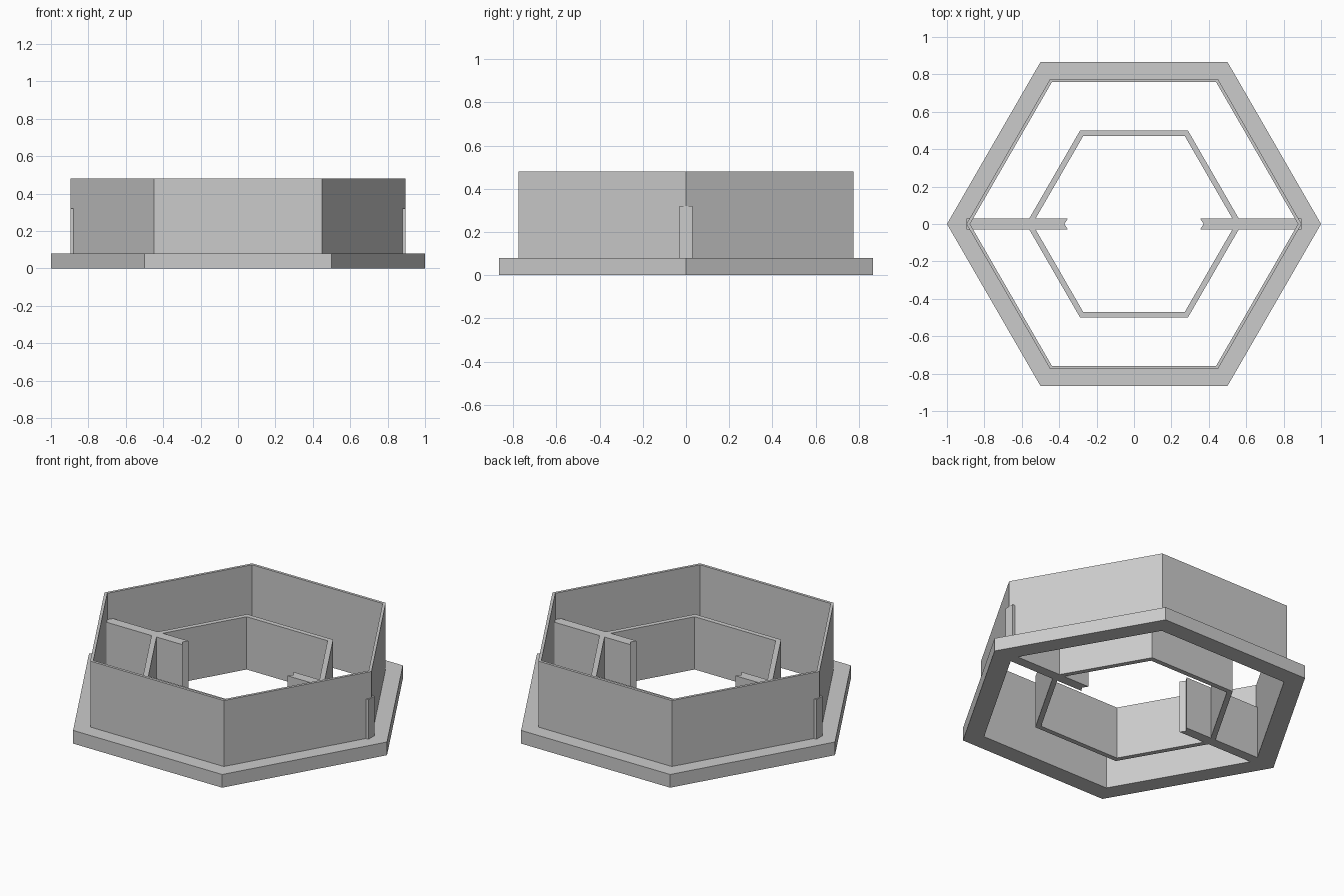
import bpy
import bmesh
from math import cos, sin, tau

cube = bpy.data.objects.get("Cube")
if cube:
    bpy.data.objects.remove(cube, do_unlink=True)

# Single plain grey material
grey = bpy.data.materials.new("light grey")
grey.use_nodes = True
colour = (0.6, 0.6, 0.6, 1)
grey.diffuse_color = colour
grey.node_tree.nodes["Principled BSDF"].inputs["Base Color"].default_value = colour


def finish(bm, name):
    bmesh.ops.recalc_face_normals(bm, faces=bm.faces)
    mesh = bpy.data.meshes.new(name)
    bm.to_mesh(mesh)
    bm.free()
    mesh.materials.append(grey)
    obj = bpy.data.objects.new(name, mesh)
    bpy.context.collection.objects.link(obj)
    return obj


def hex_ring(name, profile, sides=6):
    """Sweep a closed (radius, z) profile round a hexagon with corners on the x axis."""
    bm = bmesh.new()
    loops = [[bm.verts.new((r * cos(tau * i / sides), r * sin(tau * i / sides), z))
              for r, z in profile] for i in range(sides)]
    n = len(profile)
    for i in range(sides):
        a, b = loops[i], loops[(i + 1) % sides]
        for j in range(n):
            k = (j + 1) % n
            bm.faces.new((a[j], b[j], b[k], a[k]))
    return finish(bm, name)


def prism(name, outline, height):
    """Extrude a flat outline upward from the ground."""
    bm = bmesh.new()
    face = bm.faces.new([bm.verts.new((x, y, 0)) for x, y in outline])
    top = bmesh.ops.extrude_face_region(bm, geom=[face])["geom"]
    for v in top:
        if isinstance(v, bmesh.types.BMVert):
            v.co.z = height
    return finish(bm, name)


FLANGE_Z, RIB_Z, WALL_Z = 0.08, 0.32, 0.48
WALL_IN, WALL_OUT = 0.877, 0.896
HALF = 0.03

# Outer wall standing on a wide flange
hex_ring("outer_wall_and_flange", [
    (WALL_IN, 0), (1, 0), (1, FLANGE_Z),
    (WALL_OUT, FLANGE_Z), (WALL_OUT, WALL_Z), (WALL_IN, WALL_Z)])

# Lower inner hexagonal wall
hex_ring("inner_wall", [(0.543, 0), (0.577, 0), (0.577, RIB_Z), (0.543, RIB_Z)])

# Ribs through both walls, each with a notched inner end
for side, name in ((1, "left_rib"), (-1, "right_rib")):
    prism(name, [(side * x, y) for x, y in (
        (WALL_OUT, -HALF), (WALL_OUT, HALF),
        (0.353, HALF), (0.372, 0), (0.353, -HALF))], RIB_Z)
